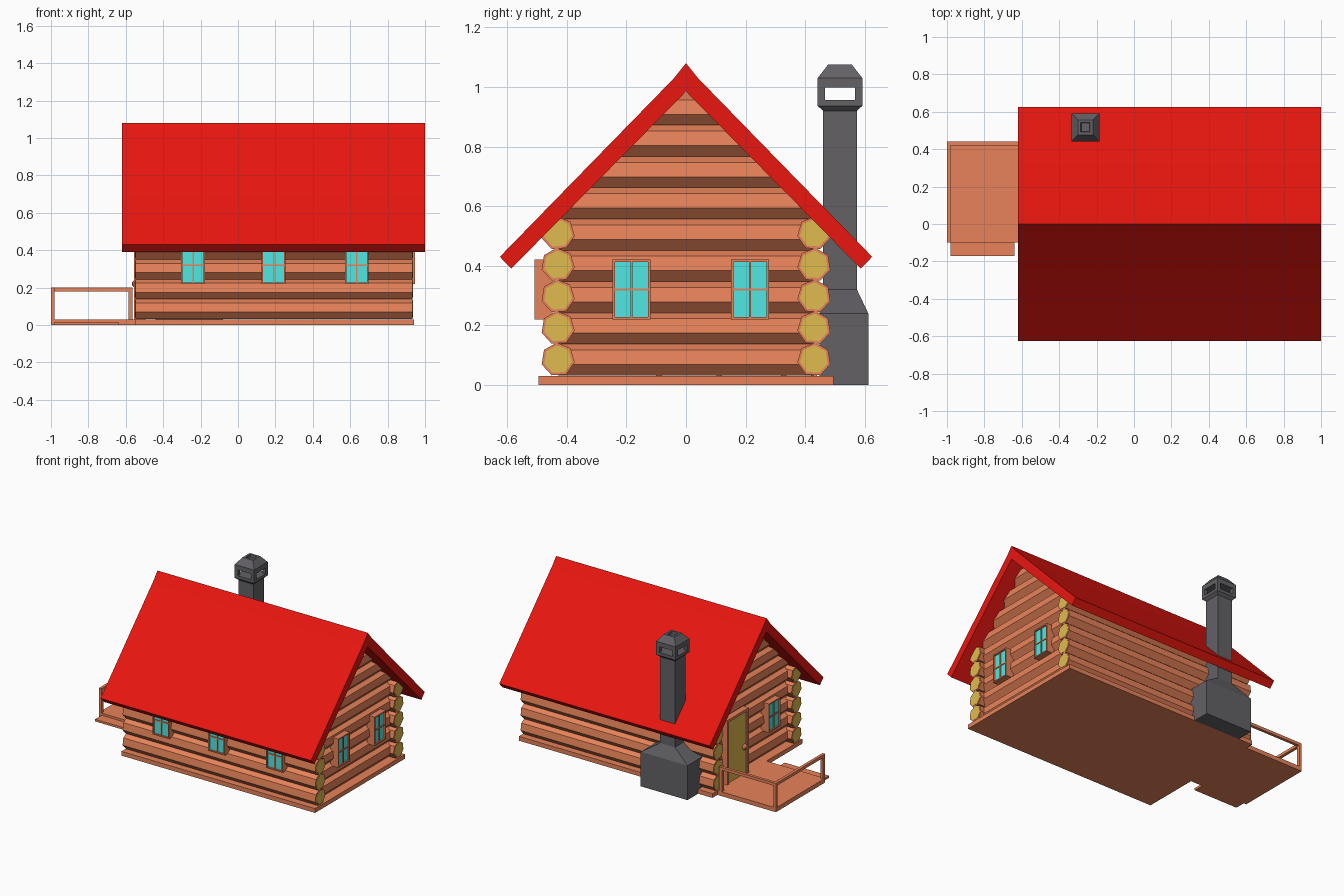
import bpy, bmesh, math
from mathutils import Vector

if "Cube" in bpy.data.objects:
    bpy.data.objects.remove(bpy.data.objects["Cube"])


def material(name, rgb):
    m = bpy.data.materials.new(name)
    m.diffuse_color = (*rgb, 1)
    m.use_nodes = True
    m.node_tree.nodes["Principled BSDF"].inputs["Base Color"].default_value = m.diffuse_color
    return m


WOOD = material("wood", (0.80, 0.225, 0.10))
GOLD = material("cut_wood", (0.74, 0.50, 0.075))
RED = material("roof_red", (0.82, 0.008, 0.005))
GLASS = material("glass", (0.083, 0.80, 0.76))
STONE = material("chimney_grey", (0.125, 0.119, 0.131))


def finish(bm, name, *mats):
    bmesh.ops.recalc_face_normals(bm, faces=bm.faces)
    me = bpy.data.meshes.new(name)
    bm.to_mesh(me)
    bm.free()
    for m in mats:
        me.materials.append(m)
    ob = bpy.data.objects.new(name, me)
    bpy.context.collection.objects.link(ob)
    return ob


def boxes(name, parts, mat):
    """One object from several (low corner, high corner) boxes."""
    bm = bmesh.new()
    for a, b in parts:
        vs = bmesh.ops.create_cube(bm, size=1)["verts"]
        for v in vs:
            v.co = Vector([(p + q) / 2 + c * abs(q - p) for p, q, c in zip(a, b, v.co)])
    return finish(bm, name, mat)


def prism(points, vec):
    """Extrude a flat outline along vec."""
    bm = bmesh.new()
    cap = bm.faces.new([bm.verts.new(p) for p in points])
    geo = bmesh.ops.extrude_face_region(bm, geom=[cap], use_keep_orig=True)["geom"]
    bmesh.ops.translate(bm, vec=vec, verts=[g for g in geo if isinstance(g, bmesh.types.BMVert)])
    return bm


def loft(name, rings, mat):
    """Skin rectangles (cx, cy, half x, half y, z), capped at both ends."""
    bm = bmesh.new()
    loops = [[bm.verts.new((cx + sx * hx, cy + sy * hy, z))
              for sx, sy in ((-1, -1), (1, -1), (1, 1), (-1, 1))]
             for cx, cy, hx, hy, z in rings]
    for lo, hi in zip(loops, loops[1:]):
        for i in range(4):
            j = (i + 1) % 4
            bm.faces.new((lo[i], lo[j], hi[j], hi[i]))
    bm.faces.new(loops[0])
    bm.faces.new(loops[-1])
    return finish(bm, name, mat)


# Seven-sided log section: (outward, up) offsets
R, STEP, Z0 = 0.057, 0.106, 0.085
SECTION = [(R * math.cos(a), R * math.sin(a))
           for a in (math.radians(34.7 + k * 360 / 7) for k in range(7))]

# Side wall logs with pale cut ends showing inside a bark rim
for side, s in (("front", -1), ("back", 1)):
    for i in range(5):
        for name, k, x0, x1, mat in (("log", 1, -0.549, 0.934, WOOD),
                                     ("log_core", 0.84, -0.551, 0.936, GOLD)):
            pts = [(x0, s * (0.43 + k * o), Z0 + i * STEP + k * u) for o, u in SECTION]
            finish(prism(pts, (x1 - x0, 0, 0)), f"{side}_{name}_{i + 1}", mat)

# End wall logs, gable ones trimmed under the roof
for side, s, x in (("left", -1, -0.465), ("right", 1, 0.855)):
    for i in range(9):
        half = 0.43 if i < 5 else 0.6
        pts = [(x + s * o, -half, Z0 + i * STEP * 0.99 + u) for o, u in SECTION]
        bm = prism(pts, (0, 2 * half, 0))
        for t in (-1, 1):
            cut = bmesh.ops.bisect_plane(
                bm, geom=bm.verts[:] + bm.edges[:] + bm.faces[:],
                plane_co=(0, 0, 0.99), plane_no=(0, t, 1), clear_outer=True)["geom_cut"]
            edges = [g for g in cut if isinstance(g, bmesh.types.BMEdge)]
            if edges:
                bmesh.ops.holes_fill(bm, edges=edges, sides=0)
        finish(bm, f"{side}_end_log_{i + 1}", WOOD)

# Roof, with the slight kink near the ridge shaded smoothly
half = [(0.04, 1.03), (0.625, 0.43), (0.587, 0.39)]
outline = [(0, 1.08)] + half + [(0, 0.985)] + [(-y, z) for y, z in reversed(half)]
roof = finish(prism([(-0.62, y, z) for y, z in outline], (1.62, 0, 0)), "roof", RED)
roof.select_set(True)
bpy.context.view_layer.objects.active = roof
bpy.ops.object.shade_smooth_by_angle(angle=math.radians(15))
roof.select_set(False)

# Floor, porch deck and step
boxes("floor", [((-0.55, -0.495, 0), (0.94, 0.495, 0.03))], WOOD)
boxes("porch", [((-1, -0.10, 0), (-0.55, 0.44, 0.03))], WOOD)
boxes("porch_step", [((-0.98, -0.172, 0), (-0.64, -0.10, 0.015))], WOOD)

# Porch railing
boxes("porch_railing", [
    ((-1, 0.42, 0.03), (-0.98, 0.44, 0.18)),
    ((-1, -0.10, 0.03), (-0.98, -0.08, 0.18)),
    ((-0.585, 0.42, 0.03), (-0.563, 0.44, 0.18)),
    ((-1, 0.42, 0.18), (-0.563, 0.44, 0.20)),
    ((-1, -0.10, 0.18), (-0.98, 0.42, 0.20))], WOOD)


def wall_panel(name, axis, s, face, c, z0, z1, w, b, fill, fill_name, muntins):
    """Framed opening on a wall; axis is the wall normal, face its outer position."""
    def bx(a0, a1, lo, hi, depth):
        n0, n1 = sorted((face - s * 0.06, face - s * depth))
        if axis == "x":
            return (n0, a0, lo), (n1, a1, hi)
        return (a0, n0, lo), (a1, n1, hi)
    l, r = c - w / 2, c + w / 2
    bars = [bx(l, l + b, z0, z1, 0), bx(r - b, r, z0, z1, 0),
            bx(l + b, r - b, z1 - b, z1, 0)]
    if muntins:
        m = (z0 + z1) / 2
        bars += [bx(l + b, r - b, z0, z0 + b, 0),
                 bx(c - b / 2, c + b / 2, z0 + b, z1 - b, 0.004),
                 bx(l + b, r - b, m - b / 2, m + b / 2, 0.005)]
    boxes(name + "_frame", bars, WOOD)
    boxes(f"{name}_{fill_name}", [bx(l + b / 2, r - b / 2, z0 + 0.001, z1 - b / 2, 0.010)], fill)


# Windows
for i, x in enumerate((-0.24, 0.19, 0.635)):
    wall_panel(f"front_window_{i + 1}", "y", -1, -0.508, x, 0.22, 0.42, 0.127, 0.008, GLASS, "glass", True)
for i, y in enumerate((-0.183, 0.215)):
    wall_panel(f"right_window_{i + 1}", "x", 1, 0.945, y, 0.22, 0.42, 0.127, 0.008, GLASS, "glass", True)
wall_panel("left_window", "x", -1, -0.555, -0.183, 0.22, 0.42, 0.127, 0.008, GLASS, "glass", True)

# Door and knob
wall_panel("door", "x", -1, -0.555, 0.22, 0.03, 0.48, 0.235, 0.018, GOLD, "panel", False)
bm = bmesh.new()
bmesh.ops.create_uvsphere(bm, u_segments=8, v_segments=6, radius=0.02)
bmesh.ops.translate(bm, vec=(-0.548, 0.14, 0.22), verts=bm.verts)
finish(bm, "door_knob", WOOD)

# Chimney: hearth, shoulders, shaft and flared neck
CX, CY = -0.26, 0.517
loft("chimney", [
    (CX, 0.53, 0.18, 0.082, 0), (CX, 0.53, 0.18, 0.082, 0.24),
    (CX, CY, 0.057, 0.057, 0.32), (CX, CY, 0.057, 0.057, 0.92),
    (CX, CY, 0.075, 0.075, 0.937), (CX, CY, 0.075, 0.075, 0.957)], STONE)
# Open vent posts
boxes("chimney_vent_posts", [
    ((CX + sx * 0.0625 - 0.0125, CY + sy * 0.0625 - 0.0125, 0.957),
     (CX + sx * 0.0625 + 0.0125, CY + sy * 0.0625 + 0.0125, 0.998))
    for sx in (-1, 1) for sy in (-1, 1)], STONE)
# Tapered cap with a small recess
loft("chimney_cap", [(CX, CY, h, h, z) for h, z in (
    (0.075, 0.998), (0.075, 1.03), (0.04, 1.075), (0.025, 1.075), (0.022, 1.06))], STONE)
